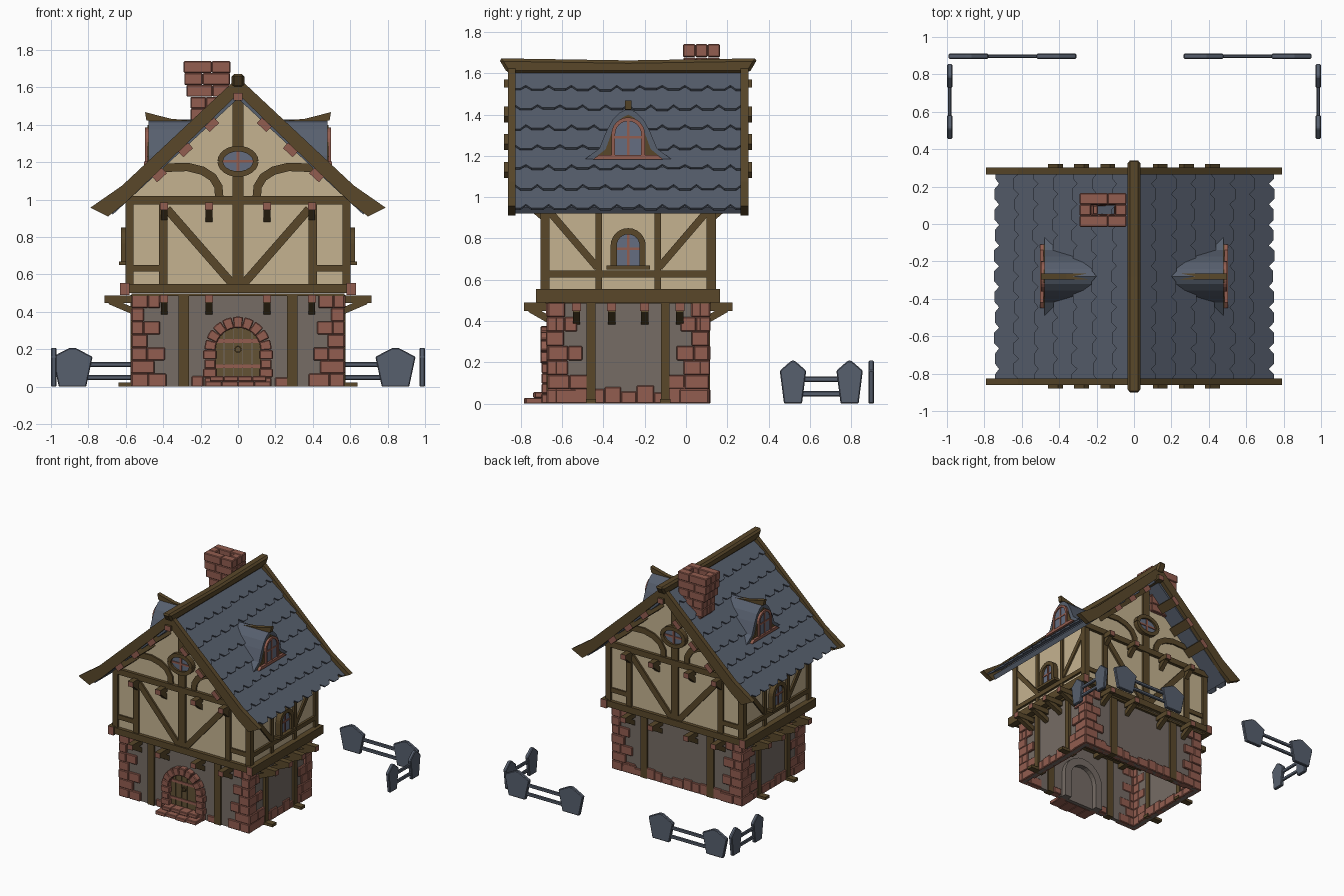
import bpy, bmesh, math, random

random.seed(4)
if "Cube" in bpy.data.objects:
    bpy.data.objects.remove(bpy.data.objects["Cube"], do_unlink=True)


def material(name, rgb):
    m = bpy.data.materials.new(name)
    m.use_nodes = True
    m.diffuse_color = (*rgb, 1)
    m.node_tree.nodes["Principled BSDF"].inputs["Base Color"].default_value = (*rgb, 1)
    return m


PLASTER = material("cream plaster", (0.56, 0.45, 0.28))
STONE = material("grey stone wall", (0.18, 0.15, 0.13))
BRICK = material("red brick", (0.29, 0.11, 0.08))
WOOD = material("brown timber", (0.10, 0.064, 0.023))
DOOR = material("door planks", (0.125, 0.085, 0.035))
SLATE = material("blue slate", (0.095, 0.115, 0.155))
GLASS = material("window glass", (0.13, 0.155, 0.22))

# Each map turns (along wall, height, distance out) into model space
CY = -0.28
front = lambda u, z, d: (u, CY - d, z)
back = lambda u, z, d: (u, CY + d, z)
left = lambda u, z, d: (d, CY + u, z)
right = lambda u, z, d: (-d, CY + u, z)
plan = lambda x, y, z: (x, y, z)
GABLES, FLANKS = (front, back), (left, right)


class Part:
    """One object made of extruded outlines."""
    def __init__(self, name, *mats, bevel=0):
        self.name, self.mats, self.bevel, self.bm = name, mats, bevel, bmesh.new()

    def prism(self, to, pts, d0, d1, cap=0):
        pts = list(dict.fromkeys(pts))
        a = [self.bm.verts.new(to(u, v, d0)) for u, v in pts]
        b = [self.bm.verts.new(to(u, v, d1)) for u, v in pts]
        self.bm.faces.new(a)
        self.bm.faces.new(b).material_index = cap
        for i in range(len(a)):
            j = (i + 1) % len(a)
            self.bm.faces.new((a[i], a[j], b[j], b[i]))

    def box(self, to, u0, u1, z0, z1, d0, d1, cap=0):
        self.prism(to, [(u0, z0), (u1, z0), (u1, z1), (u0, z1)], d0, d1, cap)

    def done(self):
        bmesh.ops.recalc_face_normals(self.bm, faces=self.bm.faces)
        me = bpy.data.meshes.new(self.name)
        self.bm.to_mesh(me)
        for m in self.mats:
            me.materials.append(m)
        ob = bpy.data.objects.new(self.name, me)
        bpy.context.collection.objects.link(ob)
        if self.bevel:
            mod = ob.modifiers.new("soft edges", "BEVEL")
            mod.width, mod.segments = self.bevel, 1


def band(pts, w):
    """Outline of a strip of width w along a path."""
    a, b = [], []
    for i, (x, z) in enumerate(pts):
        p, q = pts[max(i - 1, 0)], pts[min(i + 1, len(pts) - 1)]
        k = w / 2 / math.dist(p, q)
        nx, nz = (p[1] - q[1]) * k, (q[0] - p[0]) * k
        a.append((x + nx, z + nz))
        b.append((x - nx, z - nz))
    return a + b[::-1]


def arc(rx, rz, zc, a0, a1, n=12):
    t = [math.radians(a0 + (a1 - a0) * i / n) for i in range(n + 1)]
    return [(rx * math.cos(a), zc + rz * math.sin(a)) for a in t]


def arch(r, z0, zc):
    return [(r, z0)] + arc(r, r, zc, 0, 180) + [(-r, z0)]


def flip(pts, s):
    return [(s * x, z) for x, z in pts]


# Storeys
p = Part("lower_walls", STONE)
for g, f in zip(GABLES, FLANKS):
    p.box(g, -.55, .55, 0, .49, .35, .38)
    p.box(f, -.378, .378, 0, .49, .525, .555)
p.prism(front, band(arch(.15, 0, .195), .06), .31, .352)
p.done()
p = Part("upper_walls", PLASTER)
p.prism(front, [(-.585, .5), (.585, .5), (.585, 1.02), (0, 1.56), (-.585, 1.02)], -.4075, .4075)
p.done()
p = Part("floor_boards", WOOD)
p.box(front, -.57, .57, .485, .499, -.4, .4)
p.done()

# Timber frame, with red end grain on cut ends
p = Part("gable_frame", WOOD)
for g in GABLES:
    p.box(g, -.03, .03, .54, 1.56, .38, .425)
    p.box(g, -.6, .6, .975, 1.02, .38, .432)
    p.box(g, -.6, .6, .5, .55, .38, .435)
    for s in (1, -1):
        p.prism(g, band([(s * .58, .5), (s * .58, 1.0)], .045), .38, .425)
        p.prism(g, band([(s * .4, .54), (s * .4, .98)], .045), .38, .424)
        p.prism(g, band([(s * .38, .95), (s * .03, .55)], .045), .38, .422)
        p.prism(g, band([(s * .4, .633), (s * .58, .633)], .036), .38, .42)
        curve = [(.1, 1.01), (.105, 1.07), (.135, 1.12), (.19, 1.155), (.27, 1.175), (.4, 1.17)]
        p.prism(g, band(flip(curve, s), .045), .38, .42)
        p.prism(g, band([(s * .29, 0), (s * .29, .49)], .058), .34, .395)
p.done()
p = Part("side_frame", WOOD)
for f in FLANKS:
    p.box(f, -.42, .42, .61, .645, .56, .602)
    for s in (1, -1):
        p.prism(f, band([(s * .407, .5), (s * .407, 1.0)], .03), .56, .6)
        p.prism(f, band([(s * .143, .54), (s * .143, 1.0)], .032), .56, .6)
        p.prism(f, band([(s * .39, .94), (s * .15, .66)], .035), .56, .598)
        p.prism(f, band([(s * .18, 0), (s * .18, .49)], .042), .515, .575)
        p.box(f, s * .18 - .025, s * .18 + .025, 0, .022, .5, .64)
p.done()
p = Part("beams_and_joists", WOOD, BRICK)
for sides, places, tip, wall, z in ((GABLES, (.155, .395), .505, .37, .45),
                                    (FLANKS, (.08, .25), .715, .545, .448),
                                    (GABLES, (.155, .395), .5, .4, .945)):
    for to in sides:
        for u in [s * a for a in places for s in (1, -1)]:
            p.box(to, u - .022, u + .022, z, z + .04, 0 if z < .9 else .3, tip, cap=1)
            strut = band([(wall, z - .05), (tip - .03, z + .01)], .035)
            p.prism(lambda d, h, t, to=to: to(t, h, d), strut, u - .018, u + .018)
for g in GABLES:
    for s in (1, -1):
        p.prism(g, band([(s * .605, .49), (s * .605, .555)], .05), 0, .445, cap=1)
p.done()

# Brick corners and footing
p = Part("brick_corners", BRICK, bevel=.005)
for i in range(7):
    z0, z1 = i * .07, i * .07 + .07
    for g in GABLES + FLANKS:
        end, out = (.57, .395) if g in GABLES else (.389, .57)
        long = (i % 2 == 0) == (g in GABLES)
        for s in (1, -1):
            n = .07 + .07 * long + .06 * (1 - i / 6) + random.uniform(-.015, .015)
            cuts = [end, end - n * random.uniform(.4, .6), end - n] if long else [end, end - n]
            for a, b in zip(cuts, cuts[1:]):
                p.prism(g, band([(s * a, (z0 + z1) / 2), (s * b, (z0 + z1) / 2)], .07),
                        out - .05, out + random.uniform(-.004, .004))
p.done()
p = Part("brick_footing", BRICK, bevel=.005)
for to in GABLES + FLANKS:
    end, out = (.45, .392) if to in GABLES else (.28, .567)
    u = -end
    while u < end:
        n = random.uniform(.06, .11)
        if to is not front or .17 < abs(u + n / 2) < .25:
            p.box(to, u, u + n, 0, random.uniform(.05, .09), out - .06, out)
        u += n
p.done()

# Door, its brick surround and steps
p = Part("door_planks", DOOR)
for i in range(5):
    u = (i - 2) * .05
    p.box(front, u - .0235, u + .0235, .04, .195 + math.sqrt(.135 ** 2 - u * u), .375, .388)
p.done()
p = Part("door_bands", BRICK)
for z in (.11, .245):
    p.box(front, -.12, .12, z - .01, z + .01, .38, .394)
p.done()
p = Part("door_ring", WOOD)
for a in (0, 180):
    p.prism(front, band(arc(.016, .016, .2, a, a + 180, 6), .007), .385, .4)
p.done()
p = Part("door_surround", BRICK, bevel=.005)
for s in (1, -1):
    for i in range(4):
        p.prism(front, band([(s * .15, i * .049), (s * .15, i * .049 + .048)],
                            .06 + .012 * (i % 2)), .36, .42)
for i in range(9):
    p.prism(front, band(arc(.15, .15, .195, i * 20 + .5, i * 20 + 19.5, 2), .06), .36, .424)
p.done()
p = Part("door_steps", BRICK, bevel=.004)
for half, z, out in ((.175, 0, .505), (.15, .028, .46)):
    for i in range(4):
        u = -half + i * half / 2
        p.box(front, u, u + half / 2, z, z + .028, .38, out - .008 * (i % 2))
p.done()

# Round gable windows and arched side windows
frames = Part("window_frames", WOOD)
panes = Part("window_panes", GLASS)
bars = Part("window_bars", BRICK)
for g in GABLES:
    for a in (0, 180):
        frames.prism(g, band(arc(.095, .068, 1.205, a, a + 180), .03), .4, .447)
    panes.prism(g, arc(.09, .065, 1.205, 0, 345, 23), .4, .43)
    bars.box(g, -.007, .007, 1.14, 1.27, .42, .437)
    bars.box(g, -.09, .09, 1.198, 1.212, .42, .436)
for f in FLANKS:
    frames.prism(f, band(arch(.07, .66, .765), .03), .57, .625)
    frames.box(f, -.105, .105, .65, .67, .57, .635)
    panes.prism(f, arch(.065, .66, .765), .57, .606)
    bars.box(f, -.006, .006, .66, .83, .6, .613)
    bars.box(f, -.065, .065, .745, .757, .6, .612)

# Dormers
bell = [(.215, 1.18), (.14, 1.235), (.105, 1.32), (.075, 1.375), (.04, 1.41), (0, 1.43)]
bell += flip(bell[-2::-1], -1)
hoods = Part("dormer_hoods", SLATE)
trims = Part("dormer_trims", WOOD)
for f in FLANKS:
    hoods.prism(f, bell, .1, .478)
    trims.prism(f, [(u * .78, 1.185 + (z - 1.18) * .86) for u, z in bell], .45, .484)
    bars.prism(f, band(arch(.072, 1.2, 1.305), .018), .45, .497)
    bars.prism(f, [(-.17, 1.183), (.17, 1.183), (.14, 1.205), (-.14, 1.205)], .45, .503)
    bars.box(f, -.006, .006, 1.2, 1.38, .47, .494)
    bars.box(f, -.07, .07, 1.285, 1.297, .47, .493)
    panes.prism(f, arch(.07, 1.2, 1.305), .45, .489)
ridge = [(.225, 1.42), (.36, 1.433), (.497, 1.468), (.49, 1.425), (.4, 1.405), (.225, 1.39)]
for s in (1, -1):
    trims.prism(front, flip(ridge, s), -.016, .016)
for part in (frames, panes, bars, hoods, trims):
    part.done()

# Roof deck, slates, barge boards and ridge
p = Part("roof_deck", SLATE)
p.prism(front, [(0, 1.59), (.69, .95), (.67, .92), (0, 1.54), (-.67, .92), (-.69, .95)], -.55, .55)
p.done()
p = Part("roof_slates", SLATE)
ROWS, STEP, W, HALF = 7, .142, .11, .55
c, k = math.cos(.747), math.sin(.747)
for sgn in (1, -1):
    for r in range(ROWS):
        top, low = max(r * STEP - .03, 0), (r + 1) * STEP

        def slope(u, s, d):
            d += .12 * (s - top) - .008
            return (sgn * (s * c + d * k), CY + u, 1.605 - s * k + d * c)
        for i in range(11):
            u = -HALF + (i + .5 * (r % 2)) * W
            drop = random.uniform(-.006, .006)
            tile = [(u - W / 2, top), (u + W / 2, top), (u + W / 2, low - .03),
                    (u + W / 4, low + drop), (u - W / 4, low + drop), (u - W / 2, low - .03)]
            tile = [(min(max(a, -HALF), HALF), b) for a, b in tile]
            if max(a for a, b in tile) - min(a for a, b in tile) > .02:
                p.prism(slope, tile, 0, .012)
p.done()
p = Part("barge_boards", WOOD)
barge = [(0, 1.655), (.62, 1.075), (.79, .957), (.695, .91), (.6, .985), (0, 1.565)]
for g in GABLES:
    for s in (1, -1):
        p.prism(g, flip(barge, s), .545, .582)
p.done()
p = Part("purlins", WOOD, BRICK)
for g in GABLES:
    p.box(g, -.025, .025, 1.53, 1.57, .38, .6, cap=1)
    for s in (1, -1):
        for x in (.14, .28, .42):
            z = 1.535 - .96 * x
            p.prism(g, band([(s * (x - .026), z + .024), (s * (x + .026), z - .024)], .04), .38, .6, cap=1)
p.done()
p = Part("ridge_beam", WOOD, bevel=.014)
p.prism(left, [(-.585, 1.6), (.585, 1.6), (.628, 1.672), (0, 1.662), (-.628, 1.672)], -.035, .035)
p.done()

# Flared brick chimney
p = Part("chimney", BRICK, bevel=.005)
for i in range(6):
    f, t = i / 5, .06
    x0, x1, h = -.235 - .06 * f, -.05 + .01 * f, .078 + .012 * f
    y0, y1, z = .075 - h, .075 + h, 1.36 + i * .0635
    x0 += random.uniform(-.006, .006)
    m = x0 + (x1 - x0) * (.4 + .2 * (i % 2))
    for a, b, lo, hi in ((x0, m, y0, y0 + t), (m, x1, y0, y0 + t), (x0, m, y1 - t, y1),
                         (m, x1, y1 - t, y1), (x0, x0 + t, y0 + t, y1 - t), (x1 - t, x1, y0 + t, y1 - t)):
        p.box(plan, a, b, lo, hi, z, z + .063)
p.done()

# Stone fences behind the house
for name, cx, cy, along_x, gap, w in (("back_fence_right", -.65, .897, True, .235, .215),
                                      ("back_fence_left", .607, .897, True, .235, .215),
                                      ("side_fence_right", -.985, .655, False, .137, .128),
                                      ("side_fence_left", .985, .655, False, .137, .128)):
    if along_x:
        to = lambda u, z, d: (cx + u, cy + d, z)
    else:
        to = lambda u, z, d: (cx + d, cy + u, z)
    p = Part(name, SLATE, bevel=.005)
    for s in (1, -1):
        post = [(-.34, 0), (.34, 0), (.5, .16), (.07, .208), (-.07, .208), (-.5, .16)]
        p.prism(to, [(s * gap + u * w, z) for u, z in post], -.0135, .0135)
    for z in (.035, .105):
        p.box(to, -gap, gap, z, z + .027, -.009, .009)
    p.done()
